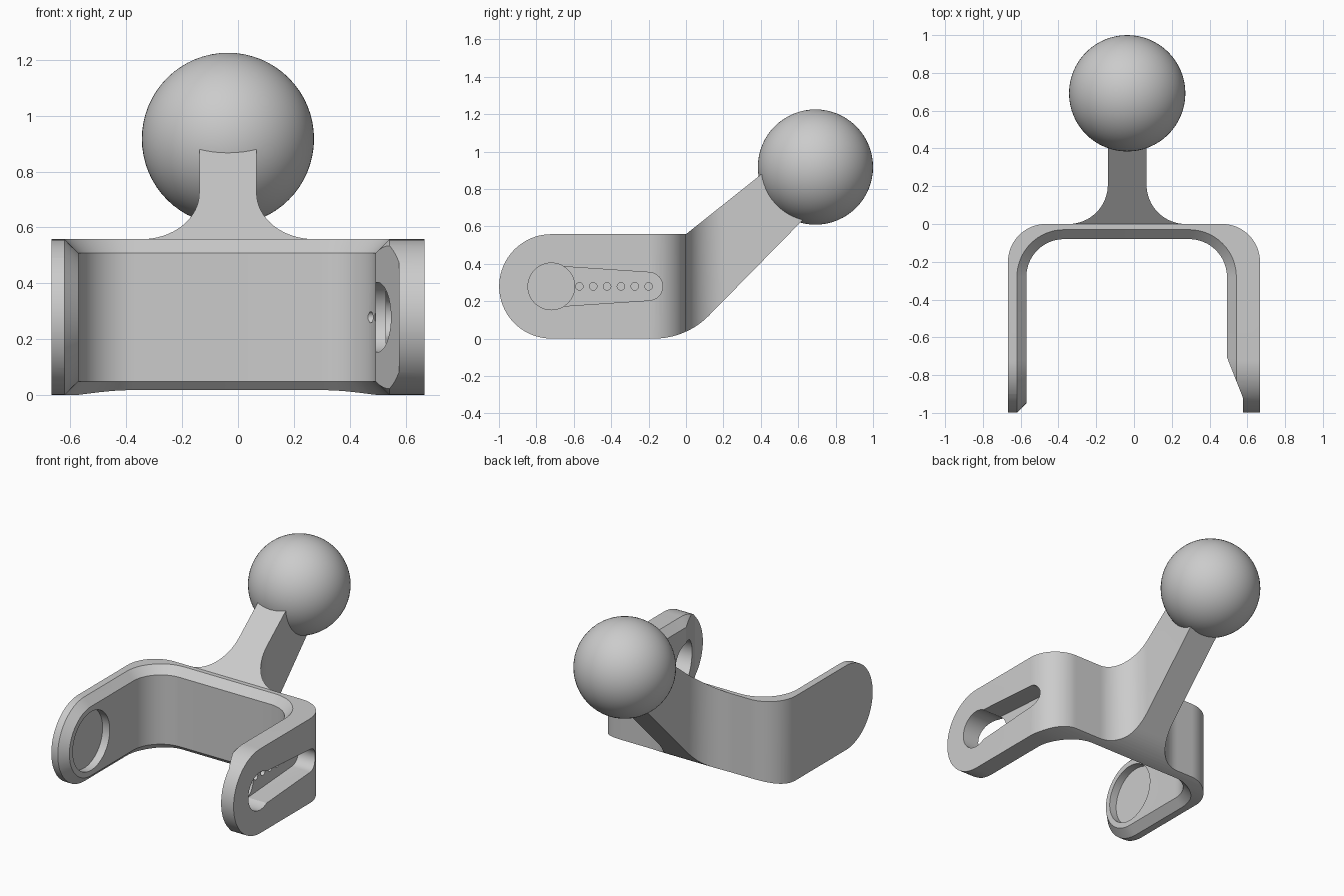
import bpy, bmesh
from math import sin, cos, radians, pi

if "Cube" in bpy.data.objects:
    bpy.data.objects.remove(bpy.data.objects["Cube"])

grey = bpy.data.materials.new("plain grey")
grey.use_nodes = True
grey.diffuse_color = (0.6, 0.6, 0.6, 1)
grey.node_tree.nodes["Principled BSDF"].inputs["Base Color"].default_value = (0.6, 0.6, 0.6, 1)


def arc(cx, cy, r, start, end, n=16):
    """Points on an arc, angles in degrees."""
    angles = [radians(start + (end - start) * i / n) for i in range(n + 1)]
    return [(cx + r * cos(a), cy + r * sin(a)) for a in angles]


def loft(name, rings):
    """Closed solid through matching rings of points."""
    bm = bmesh.new()
    loops = [[bm.verts.new(p) for p in ring] for ring in rings]
    n = len(loops[0])
    for a, b in zip(loops, loops[1:]):
        for i in range(n):
            j = (i + 1) % n
            bm.faces.new((a[i], a[j], b[j], b[i]))
    bm.faces.new(loops[0])
    bm.faces.new(loops[-1])
    bmesh.ops.recalc_face_normals(bm, faces=bm.faces)
    mesh = bpy.data.meshes.new(name)
    bm.to_mesh(mesh)
    bm.free()
    mesh.materials.append(grey)
    ob = bpy.data.objects.new(name, mesh)
    bpy.context.collection.objects.link(ob)
    return ob


def plan_prism(name, pts, z0, z1):
    return loft(name, [[(x, y, z) for x, y in pts] for z in (z0, z1)])


def side_prism(name, pts, x0, x1):
    return loft(name, [[(x, y, z) for y, z in pts] for x in (x0, x1)])


def combine(target, cutter, operation="DIFFERENCE"):
    mod = target.modifiers.new("cut", "BOOLEAN")
    mod.object, mod.operation, mod.solver = cutter, operation, "EXACT"
    bpy.context.view_layer.objects.active = target
    bpy.ops.object.modifier_apply(modifier=mod.name)
    bpy.data.objects.remove(cutter)


# Main dimensions
W, R, F = 0.667, 0.2, 0.208     # half width, corner radius, neck flare radius
PY, PZ, PR = -0.72, 0.279, 0.279  # pivot centre and arm end radius
NX, NW = -0.036, 0.1025         # neck centre and half width

# Plan outline: bracket with rounded corners and flared neck
plan = [(-W, -1.2)] + arc(R - W, -R, R, 180, 90) + arc(NX - NW - F, F, F, -90, 0)
plan += [(NX - NW, 0.8), (NX + NW, 0.8)]
plan += arc(NX + NW + F, F, F, 180, 270) + arc(W - R, -R, R, 90, 0) + [(W, -1.2)]
bracket = plan_prism("bracket", plan, -0.1, 1.3)

# Side outline: round arm ends and a neck rising to the ball
side = arc(PY, PZ, PR, 90, 270, 40) + arc(-0.17, 0.41, 0.41, -90, -45)
side += [(0.65, 0.66), (0.45, 0.916), (0, 2 * PR)]
combine(bracket, side_prism("side_outline", side, -0.8, 0.8), "INTERSECT")

# Thinned tip of the slotted arm
tip = [(0.4506, -0.6), (0.576, -0.918), (0.576, -1.3), (0.4, -1.3), (0.4, -0.6)]
combine(bracket, plan_prism("tip_relief", tip, -0.15, 0.75))


# Cavity between the arms, flared at top and bottom for the chamfers
def cavity_ring(d, z):
    pts = [(-0.57 - d, -1.2)] + arc(-0.37, -0.28, R + d, 180, 90)
    pts += arc(0.292, -0.28, R + d, 90, 0) + [(0.492 + d, -1.2)]
    return [(x, y, z) for x, y in pts]


combine(bracket, loft("cavity", [cavity_ring(0.1, -0.05), cavity_ring(0, 0.05),
                                 cavity_ring(0, 0.508), cavity_ring(0.1, 0.608)]))

# Chamfer round the arm ends: half ring about the pivot axis
section = [(0.329, -0.67), (0.229, -0.57), (0.229, 0.492), (0.329, 0.592)]
rings = []
for i in range(41):
    a = pi / 2 + pi * i / 40
    rings.append([(x, PY + r * cos(a), PZ + r * sin(a)) for r, x in section])
combine(bracket, loft("end_chamfer", rings))

# Tapered slot, pivot hole and row of small holes in one arm
slot = [(PY, PZ - 0.11)] + arc(-0.2, PZ, 0.075, -86, 86) + [(PY, PZ + 0.11)]
combine(bracket, side_prism("slot", slot, 0.53, 0.8))
combine(bracket, side_prism("pivot_hole", arc(PY, PZ, 0.125, 0, 354, 59), 0.3, 0.81))
for i in range(6):
    hole = arc(-0.2 - 0.074 * i, PZ, 0.02, 0, 345, 23)
    combine(bracket, side_prism("small_hole", hole, 0.3, 0.6))

# Round blind pocket inside the other arm
combine(bracket, side_prism("pocket", arc(PY, PZ, 0.193, 0, 354, 59), -0.622, -0.4))

# Ball on the neck
bpy.ops.mesh.primitive_uv_sphere_add(segments=64, ring_count=32, radius=0.308,
                                     location=(NX, 0.692, 0.917))
ball = bpy.context.object
ball.name = "ball"
ball.data.materials.append(grey)

for ob in (bracket, ball):
    bpy.ops.object.select_all(action="DESELECT")
    ob.select_set(True)
    bpy.context.view_layer.objects.active = ob
    bpy.ops.object.shade_smooth_by_angle(angle=radians(20))
